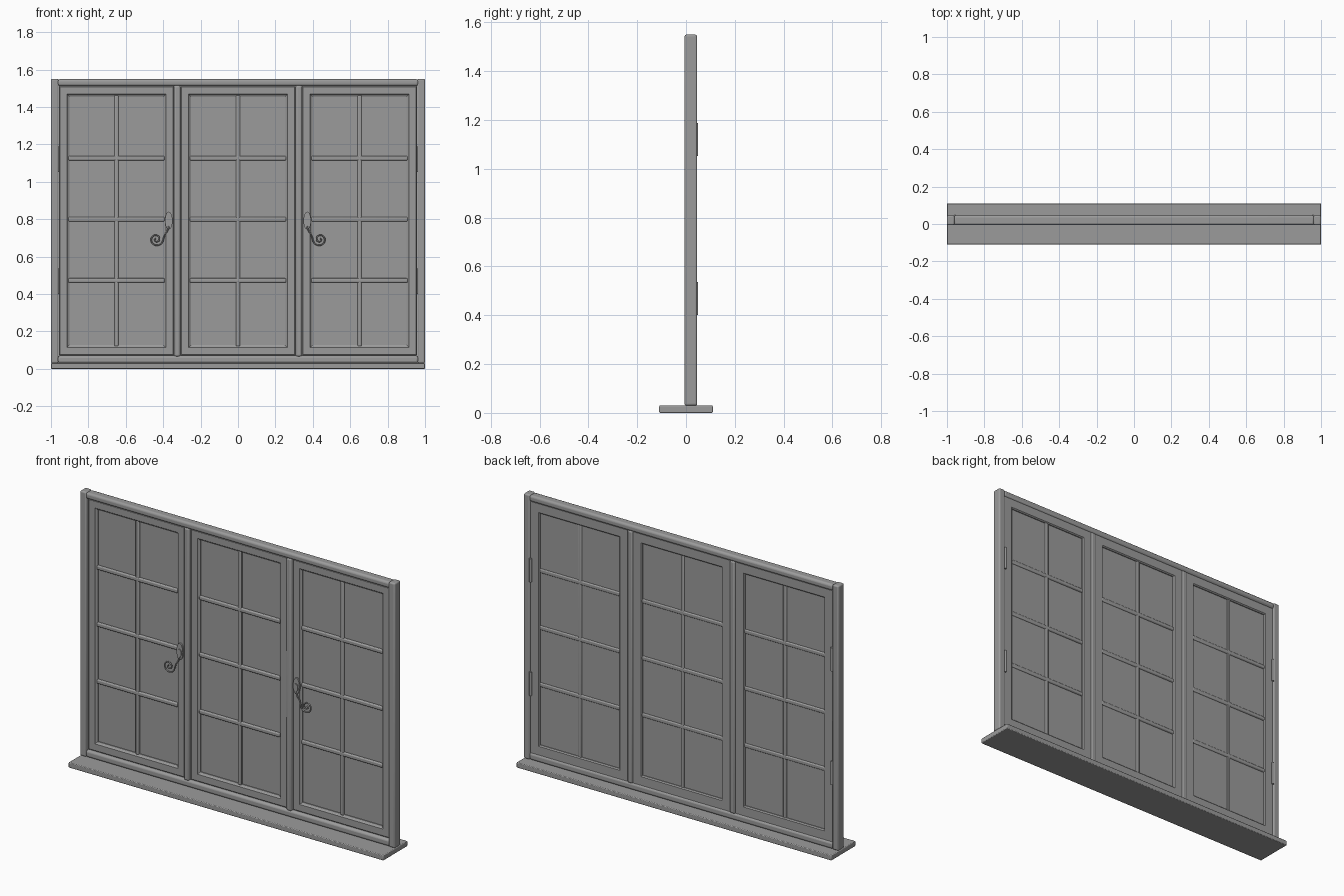
import bpy, bmesh, math

cube = bpy.data.objects.get("Cube")
if cube:
    bpy.data.objects.remove(cube)

grey = bpy.data.materials.new("mid grey")
grey.use_nodes = True
colour = (0.33, 0.33, 0.33, 1)
grey.diffuse_color = colour
grey.node_tree.nodes["Principled BSDF"].inputs["Base Color"].default_value = colour


def finish(name, bm):
    bmesh.ops.recalc_face_normals(bm, faces=bm.faces)
    mesh = bpy.data.meshes.new(name)
    bm.to_mesh(mesh)
    bm.free()
    mesh.materials.append(grey)
    obj = bpy.data.objects.new(name, mesh)
    bpy.context.scene.collection.objects.link(obj)
    return obj


def smooth(obj):
    bpy.ops.object.select_all(action='DESELECT')
    obj.select_set(True)
    bpy.context.view_layer.objects.active = obj
    bpy.ops.object.shade_smooth_by_angle(angle=math.radians(35))


def box(name, x, y, z, bevel=0, segments=3):
    """Box from (min, max) ranges with optionally rounded edges."""
    bm = bmesh.new()
    bmesh.ops.create_cube(bm, size=1)
    for v in bm.verts:
        v.co = [r[0] + (c + 0.5) * (r[1] - r[0]) for c, r in zip(v.co, (x, y, z))]
    obj = finish(name, bm)
    if bevel:
        mod = obj.modifiers.new("rounded edges", 'BEVEL')
        mod.width, mod.segments = bevel, segments
        smooth(obj)
    return obj


def mitred_frame(name, x, z, profile):
    """Sweep a closed (inset, depth) profile round a rectangle with mitred corners."""
    bm = bmesh.new()
    rings = []
    for cx, sx, cz, sz in ((x[0], 1, z[0], 1), (x[1], -1, z[0], 1),
                           (x[1], -1, z[1], -1), (x[0], 1, z[1], -1)):
        rings.append([bm.verts.new((cx + sx * i, y, cz + sz * i)) for i, y in profile])
    n = len(profile)
    for k in range(4):
        a, b = rings[k], rings[(k + 1) % 4]
        for j in range(n):
            bm.faces.new((a[j], a[(j + 1) % n], b[(j + 1) % n], b[j]))
    return finish(name, bm)


def cylinder(name, centre, radius, depth, axis='Z', stretch=1, sides=20):
    """Cylinder along Z or Y; stretch lengthens a Y cylinder vertically."""
    bm = bmesh.new()
    bmesh.ops.create_cone(bm, cap_ends=True, segments=sides, radius1=radius,
                          radius2=radius, depth=depth)
    for v in bm.verts:
        px, py, pz = v.co
        v.co = (px, pz, py * stretch) if axis == 'Y' else (px, py, pz)
        for i in range(3):
            v.co[i] += centre[i]
    obj = finish(name, bm)
    smooth(obj)
    return obj


def tube(name, points, radius):
    curve = bpy.data.curves.new(name, 'CURVE')
    curve.dimensions = '3D'
    curve.bevel_depth, curve.bevel_resolution = radius, 3
    curve.use_fill_caps = True
    spline = curve.splines.new('POLY')
    spline.points.add(len(points) - 1)
    for p, co in zip(spline.points, points):
        p.co = (*co, 1)
    curve.materials.append(grey)
    obj = bpy.data.objects.new(name, curve)
    bpy.context.scene.collection.objects.link(obj)


# Sill and outer frame
DEPTH = (-0.006, 0.046)
box("sill", (-1, 1), (-0.11, 0.11), (0, 0.03), 0.004, 2)
box("top_rail", (-0.965, 0.965), DEPTH, (1.512, 1.548), 0.012)
box("bottom_rail", (-0.965, 0.965), DEPTH, (0.03, 0.07), 0.012)
for side, s in (("right", -1), ("left", 1)):
    box(side + "_jamb", sorted((s * 0.96, s)), DEPTH, (0.03, 1.55), 0.008)
    box(side + "_mullion", sorted((s * 0.308, s * 0.342)), DEPTH, (0.065, 1.515), 0.01)

# Sashes with moulded mitred edges, glass and glazing bars
SASH_Z = (0.07, 1.512)
PROFILE = ((0, 0.014), (0.006, 0.008), (0.044, 0.008), (0.048, 0.013),
           (0.056, 0.018), (0.056, 0.034), (0.05, 0.04), (0, 0.04))
for name, x in (("right", (-0.958, -0.342)), ("centre", (-0.308, 0.308)),
                ("left", (0.342, 0.958))):
    mitred_frame(name + "_sash", x, SASH_Z, PROFILE)
    inner = (x[0] + 0.05, x[1] - 0.05)
    box(name + "_glass", inner, (0.023, 0.029), (0.12, 1.462))
    mid = sum(x) / 2
    box(name + "_upright_bar", (mid - 0.011, mid + 0.011), (0.013, 0.035),
        (0.12, 1.462), 0.005, 2)
    for i in range(3):
        z = 0.472 + 0.327 * i
        box(f"{name}_cross_bar_{i + 1}", inner, (0.012, 0.036),
            (z - 0.012, z + 0.012), 0.006, 2)

# Handles with a curled tail, and hinges on the back
for side, s in (("right", -1), ("left", 1)):
    cylinder(side + "_handle_plate", (s * 0.37, 0.004, 0.792), 0.02, 0.01, 'Y', 2.4)
    cylinder(side + "_handle_boss", (s * 0.37, 0, 0.785), 0.013, 0.012, 'Y', 1.7)
    path = [(0.368, 0.785), (0.37, 0.755), (0.379, 0.735), (0.392, 0.717)]
    for i in range(41):
        t = i / 40
        angle = math.pi * (1.1 + 3.2 * t)
        r = 0.032 * (1 - t) + 0.004
        path.append((0.437 + r * math.cos(angle), 0.692 + r * math.sin(angle)))
    tube(side + "_handle_tail", [(s * px, -0.002, pz) for px, pz in path], 0.004)
    for place, z in (("lower", 0.468), ("upper", 1.12)):
        cylinder(f"{side}_{place}_hinge", (s * 0.957, 0.043, z), 0.007, 0.135)
